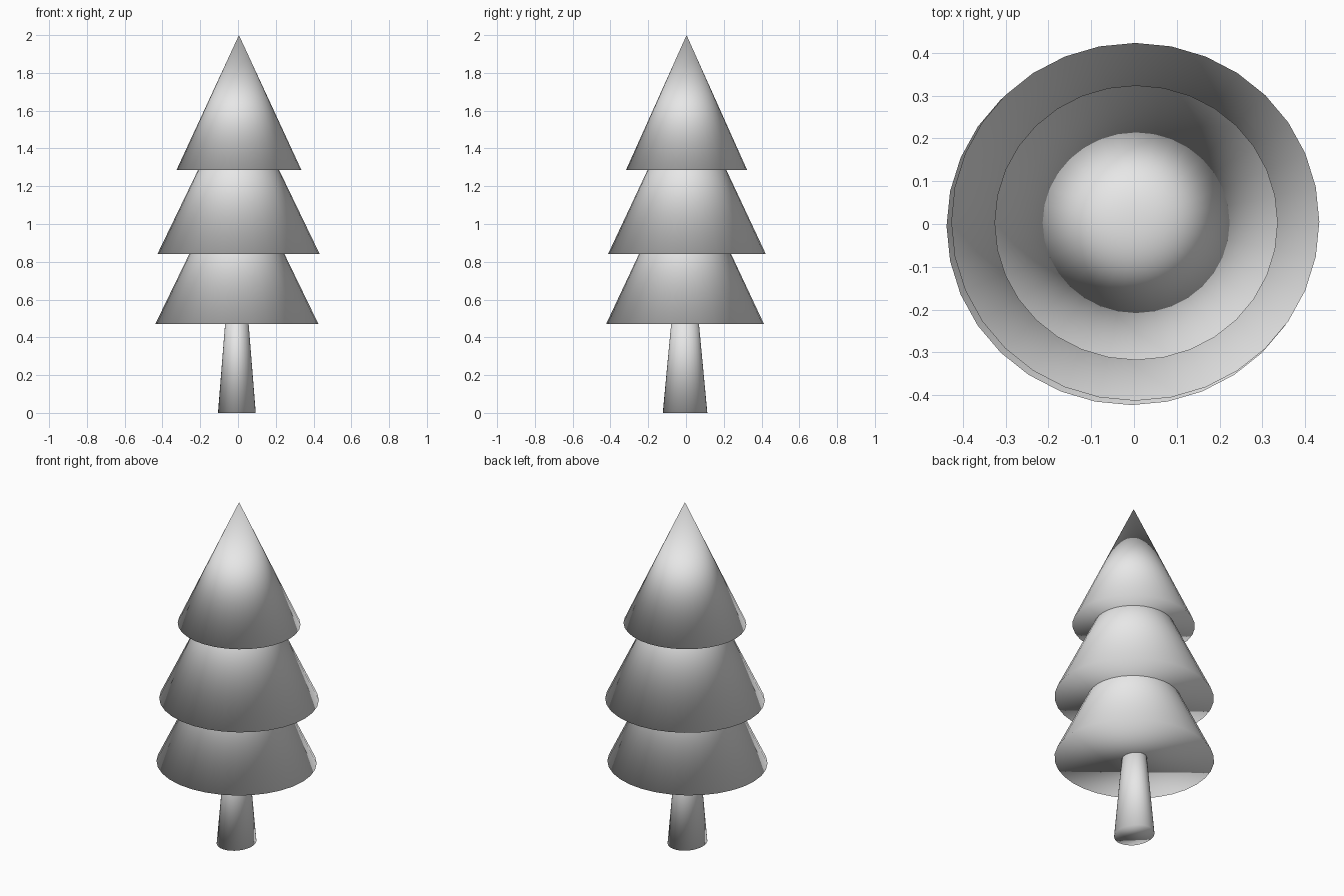
import bpy

default_cube = bpy.data.objects.get("Cube")
if default_cube:
    bpy.data.objects.remove(default_cube, do_unlink=True)

# One pale grey for the whole tree
grey = bpy.data.materials.new("pale_grey")
grey.use_nodes = True
colour = (0.8, 0.8, 0.8, 1)
grey.diffuse_color = colour
grey.node_tree.nodes["Principled BSDF"].inputs["Base Color"].default_value = colour


def tapered(name, centre, base_z, top_z, radius_x, radius_y, top_ratio=0.0):
    """Closed cone or frustum, smooth all over, slightly oval in plan."""
    bpy.ops.mesh.primitive_cone_add(
        vertices=32, radius1=1, radius2=top_ratio, depth=top_z - base_z,
        end_fill_type='NGON',
        location=(centre[0], centre[1], (base_z + top_z) / 2))
    obj = bpy.context.object
    obj.name = name
    obj.scale = (radius_x, radius_y, 1)
    bpy.ops.object.transform_apply(location=False, rotation=False, scale=True)
    bpy.ops.object.shade_smooth()
    obj.data.materials.append(grey)
    return obj


# Trunk, narrowing upward into the lowest branches
tapered("trunk", (-0.006, -0.005), 0, 0.6, 0.1, 0.118, 0.52)

# Three overlapping tiers of branches
tapered("lower_branches", (-0.006, -0.005), 0.47, 1.36, 0.432, 0.418)
tapered("middle_branches", (0.003, 0.005), 0.84, 1.73, 0.43, 0.418)
tapered("top_branches", (0.005, 0.003), 1.285, 2.0, 0.331, 0.321)
